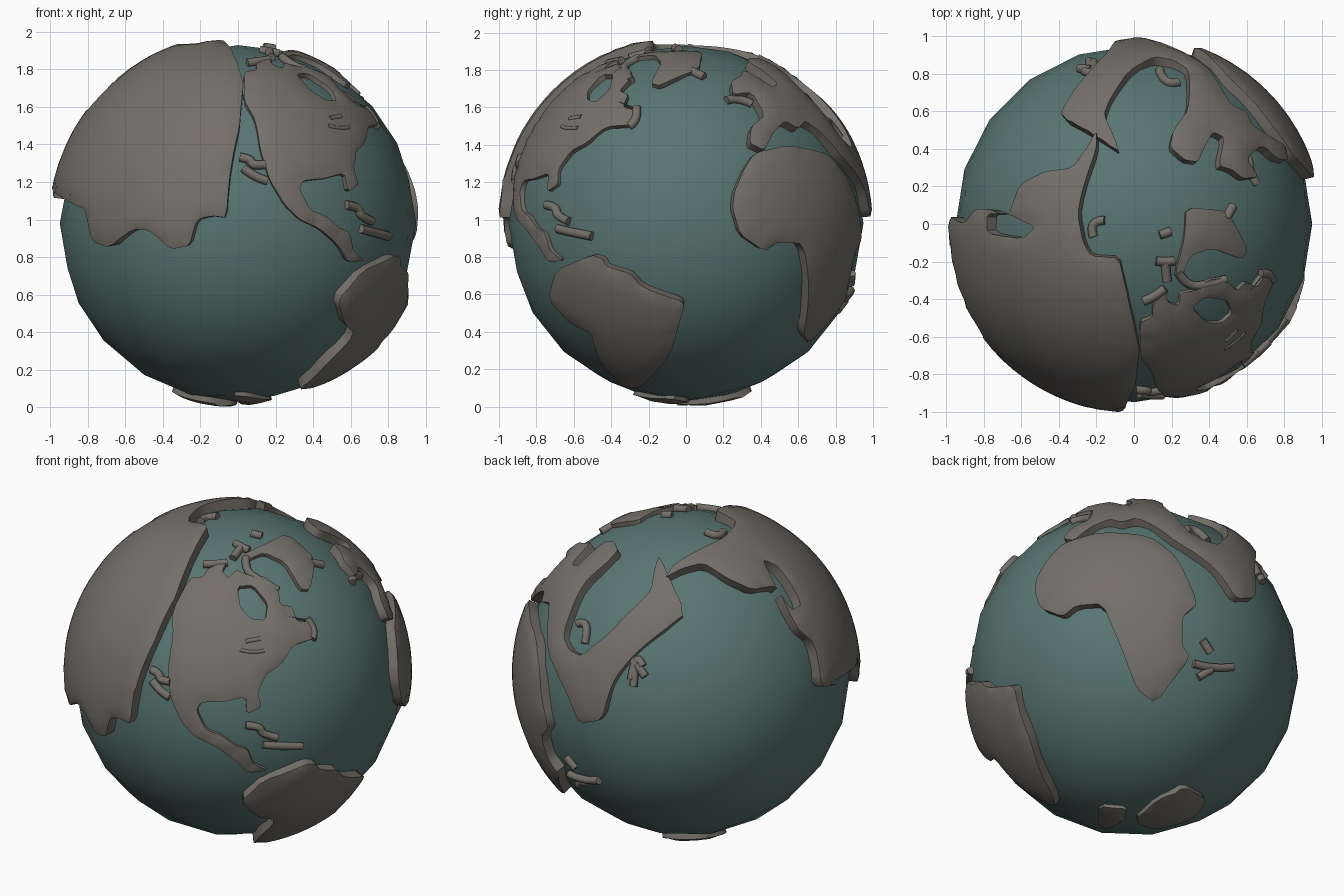
import bpy, bmesh
from math import sin, cos, radians, sqrt
from mathutils import Vector
from mathutils.geometry import delaunay_2d_cdt

cube = bpy.data.objects.get("Cube")
if cube:
    bpy.data.objects.remove(cube, do_unlink=True)

CENTRE = Vector((0, 0, 0.98))
OCEAN_RADIUS = 0.949


def material(name, colour):
    mat = bpy.data.materials.new(name)
    mat.use_nodes = True
    mat.diffuse_color = (*colour, 1)
    mat.node_tree.nodes["Principled BSDF"].inputs["Base Color"].default_value = (*colour, 1)
    return mat


OCEAN = material("ocean_teal", (0.098, 0.18, 0.168))
LAND = material("land_grey", (0.175, 0.16, 0.142))


def facing(azimuth, elevation, middle=0):
    """Return a function turning flat (across, up) hundredths into directions on the globe."""
    a, e = radians(azimuth), radians(elevation)
    level = Vector((sin(a), -cos(a), 0))
    right = Vector((cos(a), sin(a), 0))
    up = Vector((0, 0, 1)) * cos(e) - level * sin(e)
    out = level * cos(e) + Vector((0, 0, 1)) * sin(e)

    def directions(*flat, reach=0.97):
        result = []
        for across, rise in zip(flat[::2], flat[1::2]):
            u, v = across / 100, (rise - middle) / 100
            depth = sqrt(max(0, reach * reach - u * u - v * v))
            result.append((right * u + up * v + out * depth).normalized())
        return result
    return directions


front = facing(0, 0, 98)
side = facing(90, 0, 98)
north = facing(0, 90)
south = facing(0, -90)
back = facing(215, 22)
under = facing(145, -30)


def inside(p, loop):
    """Even-odd test of a flat point against a closed loop."""
    hit = False
    for a, b in zip(loop, loop[1:] + loop[:1]):
        if (a.y > p.y) != (b.y > p.y):
            if p.x < a.x + (p.y - a.y) * (b.x - a.x) / (b.y - a.y):
                hit = not hit
    return hit


def soften(loop, step=0.04):
    """Round the corners of a loop and split its long edges."""
    cut, result = [], []
    for a, b in zip(loop, loop[1:] + loop[:1]):
        cut += [a.lerp(b, 0.15), a.lerp(b, 0.85)]
    for a, b in zip(cut, cut[1:] + cut[:1]):
        count = max(1, round((b - a).length / step))
        result += [a.lerp(b, i / count) for i in range(count)]
    return result


def smooth(obj, angle):
    bpy.ops.object.select_all(action='DESELECT')
    obj.select_set(True)
    bpy.context.view_layer.objects.active = obj
    bpy.ops.object.shade_smooth_by_angle(angle=radians(angle))


def land(name, outline, radius=0.973, holes=()):
    """Raised slab that follows the globe, filled inside an outline."""
    n = sum(outline, Vector()).normalized()
    e1 = n.orthogonal().normalized()
    e2 = n.cross(e1)

    def flatten(p):
        return Vector((e1.dot(p), e2.dot(p))) * 2 / (1 + n.dot(p))

    def wrap(q):
        s = q.length_squared
        return (e1 * 4 * q.x + e2 * 4 * q.y + n * (4 - s)) / (4 + s)

    loops = [soften([flatten(p) for p in ring]) for ring in (outline, *holes)]

    def on_land(p):
        return inside(p, loops[0]) and not any(inside(p, h) for h in loops[1:])

    points, edges = [], []
    for loop in loops:
        first, size = len(points), len(loop)
        points += loop
        edges += [(first + i, first + (i + 1) % size) for i in range(size)]
    # Interior grid so the slab bends with the globe
    rim = list(points)
    for i in range(-30, 31):
        for j in range(-30, 31):
            p = Vector((i, j)) * 0.065
            if on_land(p) and min((p - r).length for r in rim) > 0.025:
                points.append(p)
    flat, _, faces, *_ = delaunay_2d_cdt(points, edges, [], 0, 1e-5)

    bm = bmesh.new()
    verts = [bm.verts.new(wrap(q) * radius) for q in flat]
    for face in faces:
        if on_land(sum((flat[i] for i in face), Vector((0, 0))) / len(face)):
            bm.faces.new([verts[i] for i in face])
    bmesh.ops.delete(bm, geom=[v for v in bm.verts if not v.link_faces], context='VERTS')
    for f in bm.faces:
        f.normal_update()
        if f.normal.dot(f.calc_center_median()) < 0:
            f.normal_flip()
    # Rounded shoulder, then a skirt reaching below the water
    shore = [e for e in bm.edges if e.is_boundary]
    for v in {v for e in shore for v in e.verts}:
        v.co = v.co.normalized() * (radius - 0.01)
    skirt = bmesh.ops.extrude_edge_only(bm, edges=shore)
    for v in skirt["geom"]:
        if isinstance(v, bmesh.types.BMVert):
            v.co = v.co.normalized() * 0.915
    bmesh.ops.recalc_face_normals(bm, faces=bm.faces)
    mesh = bpy.data.meshes.new(name)
    bm.to_mesh(mesh)
    bm.free()
    mesh.materials.append(LAND)
    obj = bpy.data.objects.new(name, mesh)
    obj.location = CENTRE
    bpy.context.collection.objects.link(obj)
    smooth(obj, 50)


def islet(name, path, thick=0.024, radius=0.95):
    """Thin rounded strip of land along a path."""
    curve = bpy.data.curves.new(name, 'CURVE')
    curve.dimensions = '3D'
    curve.bevel_depth, curve.bevel_resolution = thick, 2
    curve.use_fill_caps = True
    spline = curve.splines.new('NURBS')
    spline.points.add(len(path) - 1)
    for point, p in zip(spline.points, path):
        point.co = (*(p * radius), 1)
    spline.order_u = min(3, len(path))
    spline.use_endpoint_u = True
    spline.resolution_u = 4
    curve.materials.append(LAND)
    obj = bpy.data.objects.new(name, curve)
    obj.location = CENTRE
    bpy.context.collection.objects.link(obj)


# Ocean ball
bpy.ops.mesh.primitive_ico_sphere_add(subdivisions=3, radius=OCEAN_RADIUS, location=CENTRE)
ball = bpy.context.object
ball.name = "ocean"
ball.data.materials.append(OCEAN)
smooth(ball, 60)

# Large slab over the front right, tapering to a beak near the pole
land("broad_slab",
     front(2, 164, 1, 150, -3, 132, -6, 101, -14, 102, -22, 100, -26, 86, -36, 84, -47, 94,
           -56, 95, -69, 85, -78, 88, -82, 106, -88, 108, -99, 115, reach=1.005)
     + back(88, -5, 78, -6, 74, 20, reach=1)
     + north(-85, 8, -77, 8, -67, 4, -61, 21, -48, 28, -33, 30,
             -25, 41, -20, 50, -20, 40, -28, 16, -30, 5, -27, -10, -23, -17, -8, -18,
             -4, -35, 0, -53, 3, -67, reach=1),
     radius=1.008, holes=[back(44, 68, 53, 64, 67, 42, 61, 39, 52, 52, reach=1)])

# Northern land on the front, with an inland bay
land("northern_land",
     front(3, 164, 9, 154, 12, 137, 17, 121, 25, 108, 33, 100, 44, 95, 54, 86, 59, 77,
           68, 78, 62, 83, 60, 93, 54, 96, 47, 102, 39, 105, 33, 116, 35, 121, 46, 122,
           57, 125, 59, 115, 65, 119, 62, 127)
     + side(-62, 137, -54, 141, -43, 150, -30, 151, -26, 160, -38, 164)
     + north(72, -24, 66, -34, 60, -31, 55, -36, 49, -29, 40, -30, 32, -36, 25, -37,
             24, -44, 18, -42, 17, -35, 10, -44, 10, -50, 3, -53),
     holes=[north(31, -45, 38, -39, 50, -41, 53, -48, 47, -53, 39, -53)])

# Southern land on the left front
land("southern_land",
     side(-74, 57, -70, 73, -51, 81, -45, 79, -43, 75, -30, 71, -24, 64, -2, 56, -1, 53,
          -4, 43, -8, 28, -24, 10, -32, 9, -46, 23, -51, 39, -62, 44, reach=1), radius=1.004)

# Wide land on the left, narrowing to the south
land("left_land",
     side(25, 106, 26, 115, 31, 127, 37, 136, 55, 140, 77, 135, reach=1)
     + under(16, 68, 29, 41, 20, 33, 20, 17, 25, 9, 6, -18, reach=1)
     + side(63, 39, 66, 63, 63, 87, 50, 88, 42, 83, 29, 92, reach=1), radius=1.004)

# Long strip over the back, joined to the ragged north-west coast
land("back_land",
     north(-8, 38, -10, 45, -16, 58, -13, 66, -3, 81, 11, 89, 21, 87, 29, 82, 29, 61,
           21, 50, 19, 41, 27, 34, 34, 33, 38, 42, 42, 49, 48, 46, 45, 31, 52, 29, 58, 24,
           66, 25, 60, 35, 68, 42, reach=0.985)
     + side(35, 150, 34, 141, 42, 137, 47, 147, 53, 153, 60, 149, 64, 153, 72, 147,
            84, 133, reach=0.99)
     + back(-70, -8, -62, -27, -49, -24, -42, 0, -30, 15, -13, 29, 0, 39, reach=1),
     radius=0.997)

# Polar island
land("polar_island",
     north(28, 9, 50, 7, 61, -14, 58, -19, 42, -13, 30, -17, 26, -28, 22, -26, 27, -8))

# Plates around the south pole
land("south_plate_large", south(-36, -10, -30, -30, -8, -36, 0, -20, -2, 2, -20, 8), 0.98)
land("south_plate_small", south(-3, 29, 6, 26, 20, 8, 8, -3, 1, 8), 0.97)

# Small islands
for name, path in {
    "warm_island_upper": front(59, 108, 66, 107, 66, 102, 73, 99),
    "warm_island_lower": front(67, 95, 74, 93, 82, 91),
    "west_island_upper": front(1, 134, 7, 133, 8, 129, 15, 130),
    "west_island_lower": front(3, 128, 9, 123, 16, 121),
    "coast_island_lower": side(22, 165, 28, 167, 36, 163),
    "coast_island_upper": side(27, 172, 32, 173, 37, 171),
    "east_cape": side(-31, 151, -26, 154, -27, 161),
    "polar_bar": north(12, -20, 17, -21, 22, -20),
    "polar_stem": north(17, -21, 18, -31),
    "arctic_bar": north(5, -42, 11, -40, 17, -35),
    "arctic_arc": north(24, -26, 28, -33, 37, -34, 50, -30),
    "polar_dot": north(14, -6, 20, -4),
    "polar_hook": north(-22, -7, -25, 2, -16, 2),
    "back_arctic_island": north(-27, 83, -20, 80, -22, 88),
    "polar_cape": north(50, 3, 54, 10),
    "inner_cape": north(14, 84, 16, 75, 24, 77),
    "back_island": back(-33, 17, -29, 9, -31, -4),
    "back_island_spur": back(-29, 9, -24, 2),
    "lower_island_dot": under(33, 20, 38, 13),
    "lower_island_bar": under(28, 6, 39, 3, 52, 5),
    "lower_island_spur": under(39, 3, 31, -2),
}.items():
    islet(name, path)

# Small raised ridges on the northern land
islet("ridge_upper", front(49, 154, 55, 155), 0.015, 0.965)
islet("ridge_lower", front(48, 150, 53, 148, 59, 149), 0.012, 0.968)
